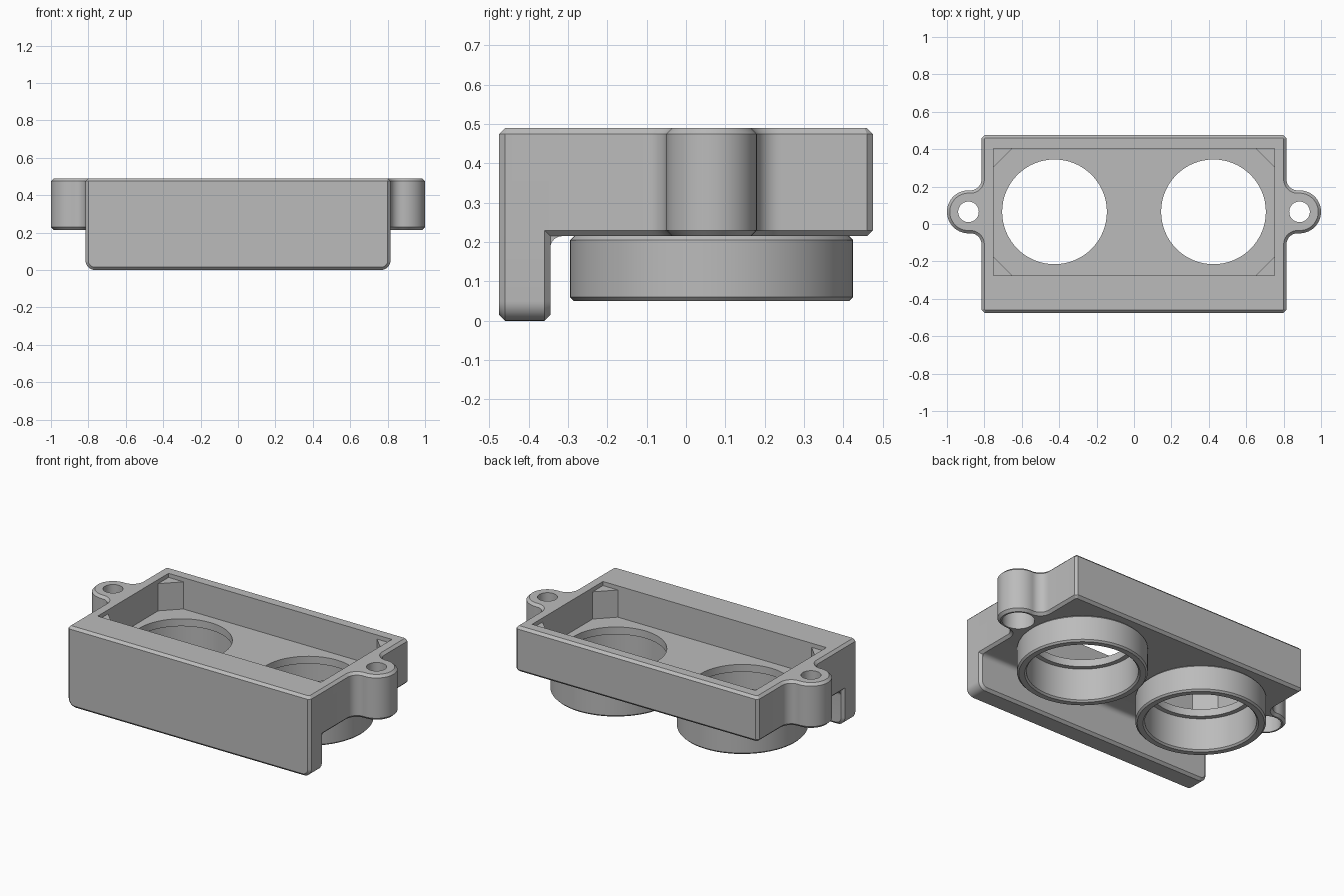
import bpy, bmesh, math
from mathutils import Vector

if "Cube" in bpy.data.objects:
    bpy.data.objects.remove(bpy.data.objects["Cube"], do_unlink=True)

grey = bpy.data.materials.new("plain_grey")
grey.use_nodes = True
grey.diffuse_color = (0.5, 0.5, 0.5, 1)
grey.node_tree.nodes["Principled BSDF"].inputs["Base Color"].default_value = (0.5, 0.5, 0.5, 1)

CHAMFER = 0.015
TOP, UNDER, FLOOR = 0.49, 0.215, 0.30
HALF_X, HALF_Y = 0.815, 0.475
MID_Y = 0.065                  # centre line of rings and ears
EAR_X, EAR_R = 0.885, 0.115
RING_X, BORE_R = 0.425, 0.308


def arc(cx, cy, r, a, b, n):
    return [(cx + r * math.cos(a + (b - a) * i / n), cy + r * math.sin(a + (b - a) * i / n))
            for i in range(n + 1)]


def circle(cx, cy, r, n=64):
    return arc(cx, cy, r, 0, 2 * math.pi, n)[:-1]


def mirror(half):
    return half + [(-x, y) for x, y in reversed(half)]


def prism(name, outline, low, high, place=lambda u, v, w: (u, v, w), chamfer=None):
    """Extrude a closed outline; chamfer picks which cap edges are bevelled."""
    bm = bmesh.new()
    caps = [[bm.verts.new(place(u, v, w)) for u, v in outline] for w in (low, high)]
    faces = [bm.faces.new(c) for c in caps]
    n = len(outline)
    for i in range(n):
        j = (i + 1) % n
        bm.faces.new((caps[0][i], caps[0][j], caps[1][j], caps[1][i]))
    bmesh.ops.recalc_face_normals(bm, faces=bm.faces)
    if chamfer:
        edges = [e for f in faces for e in f.edges if chamfer(e)]
        bmesh.ops.bevel(bm, geom=edges, offset=CHAMFER, segments=1,
                        affect='EDGES', clamp_overlap=False)
    return finish(bm, name)


def finish(bm, name):
    mesh = bpy.data.meshes.new(name)
    bm.to_mesh(mesh)
    bm.free()
    mesh.materials.append(grey)
    ob = bpy.data.objects.new(name, mesh)
    bpy.context.scene.collection.objects.link(ob)
    return ob


def combine(ob, tool, operation):
    """Apply a boolean and discard the tool."""
    tool.hide_render = True
    mod = ob.modifiers.new("combine", 'BOOLEAN')
    mod.operation, mod.solver, mod.object = operation, 'EXACT', tool
    bpy.context.view_layer.update()
    mesh = bpy.data.meshes.new_from_object(
        ob.evaluated_get(bpy.context.evaluated_depsgraph_get()))
    ob.modifiers.clear()
    ob.data = mesh
    bpy.data.objects.remove(tool, do_unlink=True)


def smooth(ob):
    bpy.ops.object.select_all(action='DESELECT')
    ob.select_set(True)
    bpy.context.view_layer.objects.active = ob
    bpy.ops.object.shade_smooth_by_angle(angle=math.radians(30))


# Tray body with a filleted screw ear on each end
fillet = 0.06
fx = HALF_X + fillet
rise = math.sqrt((EAR_R + fillet) ** 2 - (EAR_X - fx) ** 2)
touch = math.atan2(rise, EAR_X - fx)
side = [(HALF_X - CHAMFER, -HALF_Y), (HALF_X, CHAMFER - HALF_Y)]
side += arc(fx, MID_Y - rise, fillet, math.pi, touch, 10)
side += arc(EAR_X, MID_Y, EAR_R, touch - math.pi, math.pi - touch, 32)[1:-1]
side += arc(fx, MID_Y + rise, fillet, -touch, -math.pi, 10)
side += [(HALF_X, HALF_Y - CHAMFER), (HALF_X - CHAMFER, HALF_Y)]
housing = prism("housing", mirror(side), UNDER, TOP, chamfer=lambda e: True)


# Front skirt with rounded lower corners
def upright(u, v, w):
    return (u, w, v)


skirt_top, skirt_back, corner = 0.35, -0.345, 0.05
half = [(HALF_X, skirt_top)] + arc(HALF_X - corner, corner, corner, 0, -math.pi / 2, 10)
skirt = prism("skirt", mirror(half), -HALF_Y, skirt_back, upright,
              lambda e: min(v.co.z for v in e.verts) < skirt_top - 0.01)
combine(housing, skirt, 'UNION')

# Concave fillet behind the skirt
r = 0.03
cove = [(skirt_back - 0.02, UNDER + 0.02), (skirt_back - 0.02, UNDER - r)]
cove += arc(skirt_back + r, UNDER - r, r, math.pi, math.pi / 2, 8)
cove += [(skirt_back + r, UNDER + 0.02)]
combine(housing, prism("cove", cove, CHAMFER - HALF_X, HALF_X - CHAMFER,
                       lambda u, v, w: (w, u, v)), 'UNION')

# Cavity, leaving a low triangular post in each corner
cx, y0, y1, post = 0.75, -0.275, 0.405, 0.1
well = mirror([(cx - post, y0), (cx, y0 + post), (cx, y1 - post), (cx - post, y1)])
combine(housing, prism("well", well, FLOOR, TOP + 0.1), 'DIFFERENCE')
mouth = mirror([(cx, y0), (cx, y1)])
combine(housing, prism("mouth", mouth, 0.465, TOP + 0.1), 'DIFFERENCE')

# Lens openings with a retaining lip, and counterbored screw holes
for s in (-1, 1):
    for x, radius, low, high in ((RING_X, 0.28, 0.1, 0.4),
                                 (RING_X, BORE_R, 0.1, 0.255),
                                 (EAR_X, 0.055, 0.1, 0.6),
                                 (EAR_X, 0.09, 0.1, 0.34)):
        cutter = prism("cutter", circle(s * x, MID_Y, radius), low, high)
        combine(housing, cutter, 'DIFFERENCE')
smooth(housing)

# Round sockets hanging under the tray
c = 0.01
profile = [(BORE_R, UNDER), (BORE_R, 0.05 + c), (BORE_R + c, 0.05), (0.36 - c, 0.05),
           (0.36, 0.05 + c), (0.36, UNDER - c), (0.36 - c, UNDER)]
for s, name in ((1, "left_socket"), (-1, "right_socket")):
    bm = bmesh.new()
    verts = [bm.verts.new((rad, 0, z)) for rad, z in profile]
    edges = [bm.edges.new((verts[i - 1], verts[i])) for i in range(len(verts))]
    bmesh.ops.spin(bm, geom=verts + edges, cent=(0, 0, 0), axis=(0, 0, 1),
                   angle=2 * math.pi, steps=64, use_merge=True)
    bmesh.ops.remove_doubles(bm, verts=bm.verts, dist=0.0001)
    bmesh.ops.recalc_face_normals(bm, faces=bm.faces)
    bmesh.ops.translate(bm, verts=bm.verts, vec=Vector((s * RING_X, MID_Y, 0)))
    smooth(finish(bm, name))
